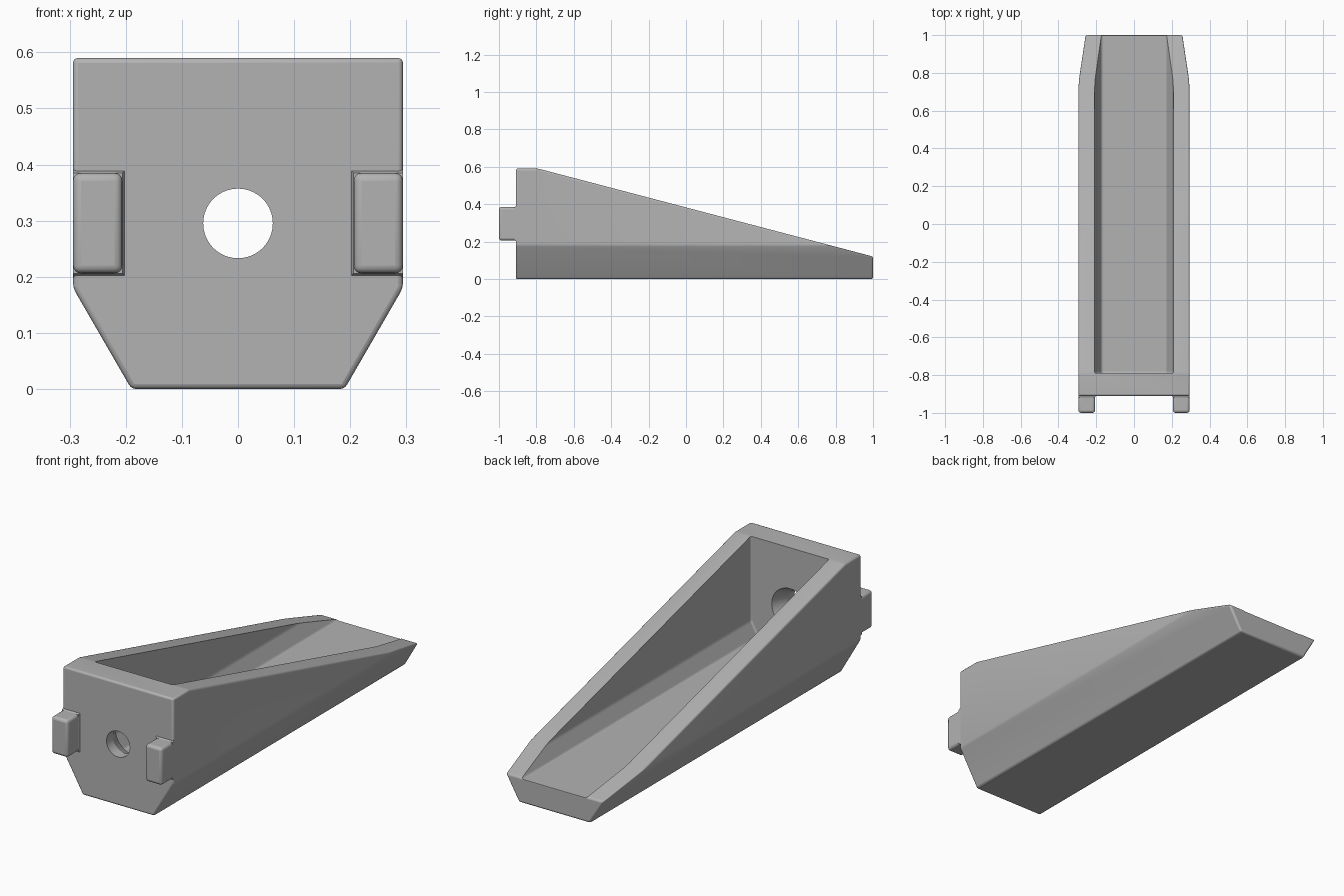
import bpy, bmesh, math
from mathutils import Vector

cube = bpy.data.objects.get("Cube")
if cube:
    bpy.data.objects.remove(cube, do_unlink=True)

grey = bpy.data.materials.new("plain grey")
grey.use_nodes = True
color = (0.45, 0.45, 0.45, 1)
grey.diffuse_color = color
grey.node_tree.nodes["Principled BSDF"].inputs["Base Color"].default_value = color


def finish(bm, name):
    bmesh.ops.recalc_face_normals(bm, faces=bm.faces)
    mesh = bpy.data.meshes.new(name)
    bm.to_mesh(mesh)
    bm.free()
    mesh.materials.append(grey)
    obj = bpy.data.objects.new(name, mesh)
    bpy.context.collection.objects.link(obj)
    return obj


def prism(half, y0, y1):
    """Extrude a left-right symmetric section, given by its +x half, along y."""
    bm = bmesh.new()
    points = half + [(-x, z) for x, z in reversed(half)]
    face = bm.faces.new([bm.verts.new((x, y0, z)) for x, z in points])
    out = bmesh.ops.extrude_face_region(bm, geom=[face])
    moved = [v for v in out["geom"] if isinstance(v, bmesh.types.BMVert)]
    bmesh.ops.translate(bm, verts=moved, vec=(0, y1 - y0, 0))
    return bm


def bevel(obj, width, segments=3):
    mod = obj.modifiers.new("rounded edges", "BEVEL")
    mod.width, mod.segments = width, segments
    mod.limit_method, mod.angle_limit = "ANGLE", math.radians(12)


def boolean(obj, other, operation):
    mod = obj.modifiers.new(other.name, "BOOLEAN")
    mod.object, mod.operation, mod.solver = other, operation, "EXACT"
    other.hide_render = True
    other.hide_set(True)


# Wedge body: chamfered section with a sloping top
bm = prism([(0.19, 0), (0.294, 0.18), (0.294, 0.59)], -0.91, 1)
slope = Vector((0, 0.47, 1.79))
cut = bmesh.ops.bisect_plane(bm, geom=bm.verts[:] + bm.edges[:] + bm.faces[:],
                             plane_co=(0, 1, 0.12), plane_no=slope, clear_outer=True)
rim = [e for e in cut["geom_cut"] if isinstance(e, bmesh.types.BMEdge)]
bmesh.ops.holes_fill(bm, edges=rim, sides=0)
body = finish(bm, "wedge_body")
bevel(body, 0.009)

# Open trough inside the wedge
trough = finish(prism([(0.17, 0.115), (0.208, 0.185), (0.208, 0.8)], -0.79, 1.2),
                "trough_cutter")
bevel(trough, 0.008)
boolean(body, trough, "DIFFERENCE")


# Bolt hole through the front wall, flaring towards the trough
def hole_part(name, r_front, r_back, y0, y1):
    bm = bmesh.new()
    bmesh.ops.create_cone(bm, cap_ends=True, segments=64, radius1=r_back,
                          radius2=r_front, depth=y1 - y0)
    for v in bm.verts:
        v.co = (v.co.x, (y0 + y1) / 2 - v.co.z, v.co.y + 0.295)
    return finish(bm, name)


boolean(body, hole_part("hole_cutter", 0.062, 0.062, -1, -0.7), "DIFFERENCE")
boolean(body, hole_part("countersink_cutter", 0.062, 0.1, -0.86, -0.785), "DIFFERENCE")

# Two rounded lugs on the front, each with a flared foot
for side, label in ((1, "left"), (-1, "right")):
    for part, y0, y1, grow in (("lug", -1, -0.89, 0), ("lug_foot", -0.918, -0.9, 0.008)):
        bm = bmesh.new()
        bmesh.ops.create_cube(bm, size=1)
        for v in bm.verts:
            x = 0.294 if v.co.x > 0 else 0.206 - grow
            z = 0.385 + grow if v.co.z > 0 else 0.206 - grow
            # The foot tapers from the wall to the lug
            if grow and v.co.y < 0:
                x = max(x, 0.206)
                z = min(max(z, 0.206), 0.385)
            v.co = (side * x, y0 if v.co.y < 0 else y1, z)
        lug = finish(bm, f"{label}_{part}")
        if not grow:
            bevel(lug, 0.014, 4)

# Smooth shading with sharp edges kept
bpy.ops.object.select_all(action="DESELECT")
for obj in bpy.context.collection.objects:
    if obj.type == "MESH" and not obj.hide_render:
        obj.select_set(True)
        bpy.context.view_layer.objects.active = obj
bpy.ops.object.shade_smooth_by_angle(angle=math.radians(35))
